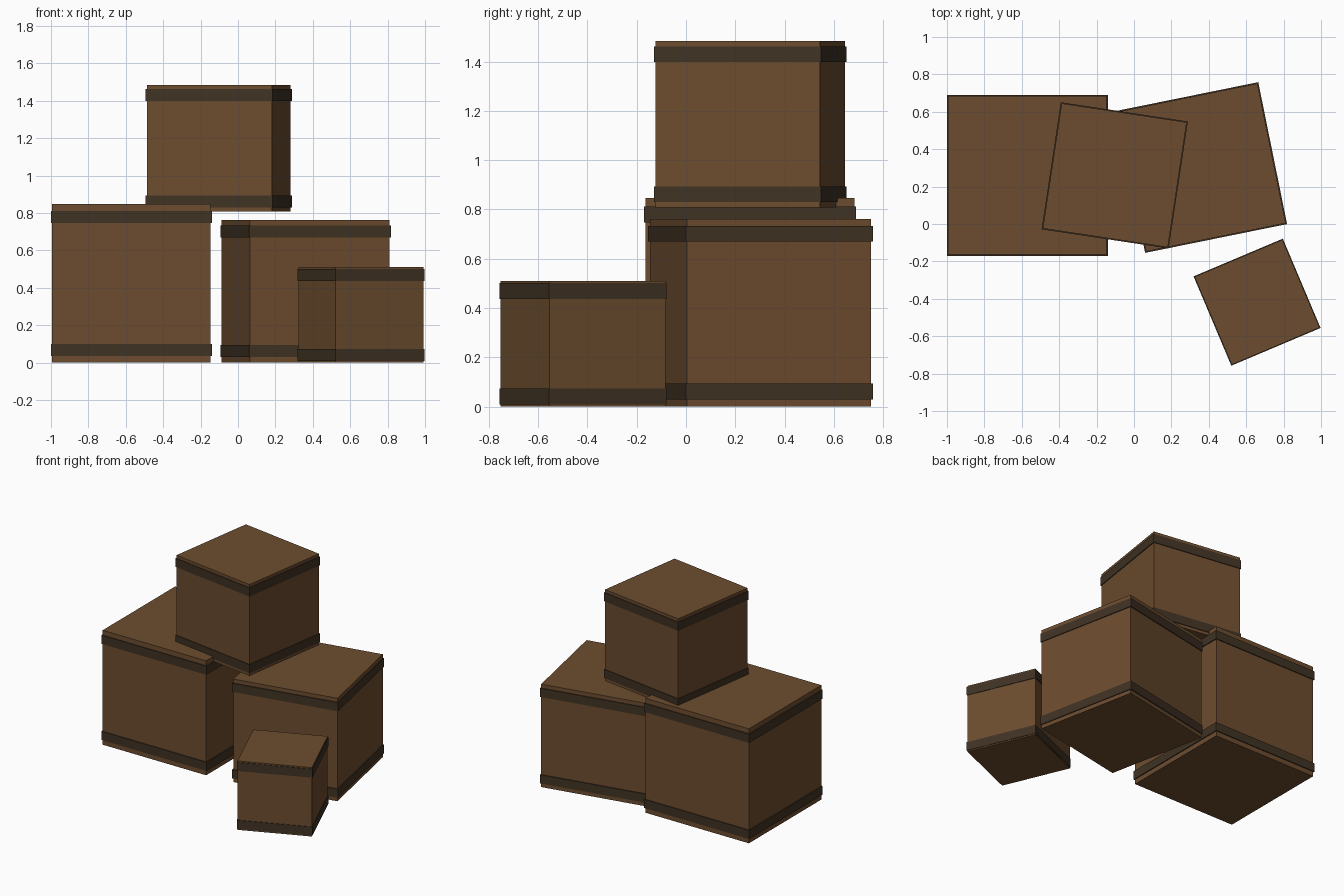
import bpy
from mathutils import Matrix

if "Cube" in bpy.data.objects:
    bpy.data.objects.remove(bpy.data.objects["Cube"])


def material(name, rgb):
    m = bpy.data.materials.new(name)
    m.diffuse_color = (*rgb, 1)
    m.use_nodes = True
    m.node_tree.nodes["Principled BSDF"].inputs["Base Color"].default_value = m.diffuse_color
    return m


wood = material("brown_wood", (0.152, 0.073, 0.028))
strap = material("dark_strap", (0.050, 0.032, 0.017))


def block(name, center, size, angle, mat):
    bpy.ops.mesh.primitive_cube_add(size=1, location=center, rotation=(0, 0, angle))
    ob = bpy.context.object
    ob.name = name
    ob.data.transform(Matrix.Diagonal((*size, 1)))
    ob.data.materials.append(mat)


def crate(name, x, y, base, s, angle):
    # cubic body
    block(name + "_body", (x, y, base + s / 2), (s, s, s), angle, wood)
    # slightly wider bands near the bottom and top
    w = s * 1.016
    for label, t in (("lower", 0.08), ("upper", 0.92)):
        block(f"{name}_{label}_band", (x, y, base + s * t), (w, w, 0.064), angle, strap)


crate("left_crate", -0.57, 0.26, 0.0, 0.847, 0.0)
crate("right_crate", 0.362, 0.302, 0.0, 0.762, 0.2)
crate("top_crate", -0.103, 0.26, 0.808, 0.676, -0.15)
crate("small_crate", 0.658, -0.418, 0.0, 0.51, 0.4)
